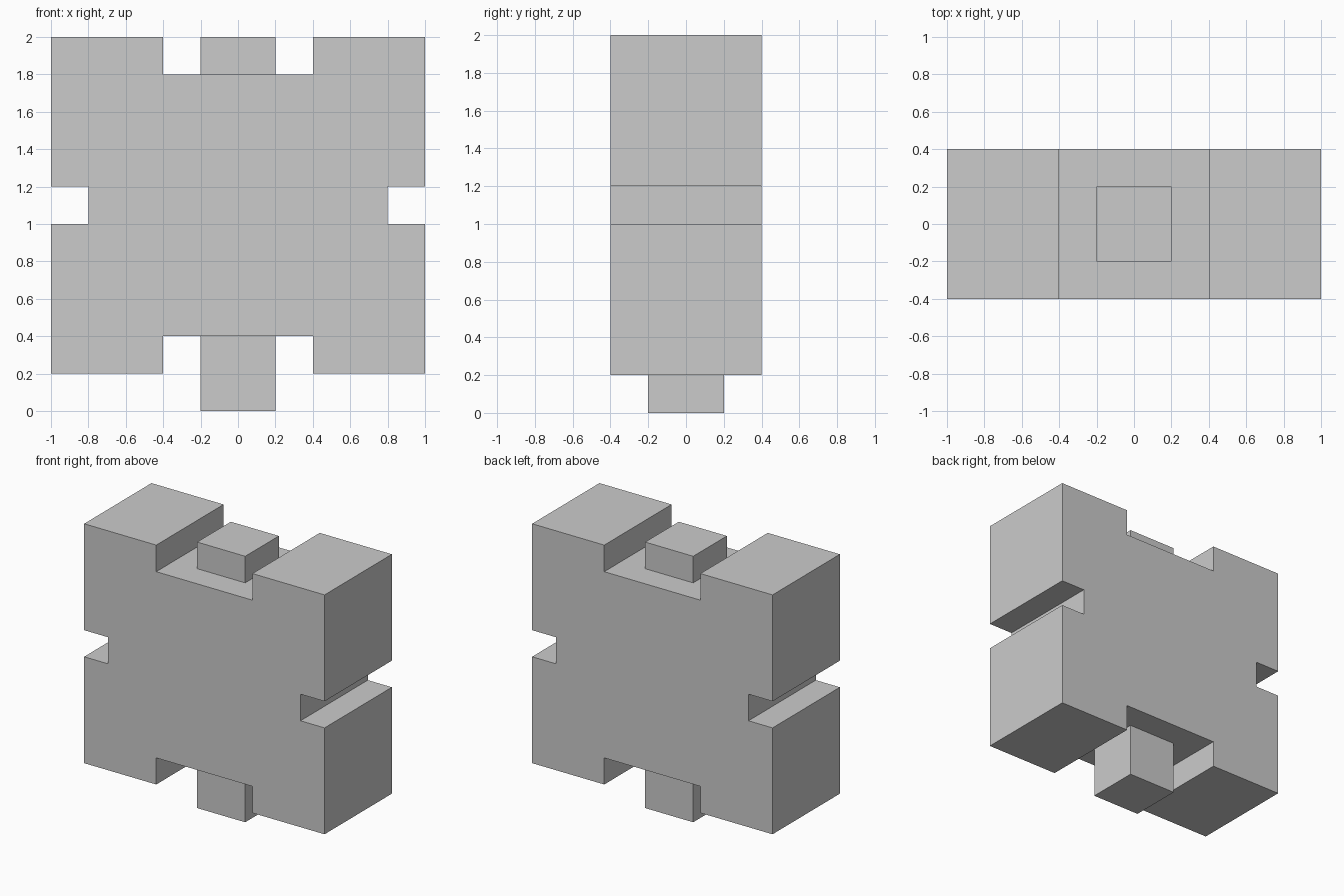
import bpy
import bmesh

if "Cube" in bpy.data.objects:
    bpy.data.objects.remove(bpy.data.objects["Cube"])


def make_object(name, bm):
    bmesh.ops.recalc_face_normals(bm, faces=bm.faces)
    mesh = bpy.data.meshes.new(name)
    bm.to_mesh(mesh)
    bm.free()
    obj = bpy.data.objects.new(name, mesh)
    bpy.context.collection.objects.link(obj)
    return obj


def extrude_profile(name, profile, half_depth):
    """Extrude an (x, z) outline along y, centred on y = 0."""
    bm = bmesh.new()
    face = bm.faces.new([bm.verts.new((x, -half_depth, z)) for x, z in profile])
    result = bmesh.ops.extrude_face_region(bm, geom=[face], use_keep_orig=True)
    verts = [v for v in result["geom"] if isinstance(v, bmesh.types.BMVert)]
    bmesh.ops.translate(bm, verts=verts, vec=(0, 2 * half_depth, 0))
    return make_object(name, bm)


# Notched block: right half of the outline, mirrored to the left
right = [(0.4, 0.4), (0.4, 0.2), (1, 0.2), (1, 1), (0.8, 1), (0.8, 1.2),
         (1, 1.2), (1, 2), (0.4, 2), (0.4, 1.8)]
left = [(-x, z) for x, z in reversed(right)]
extrude_profile("body", right + left, 0.4)

# Square pegs standing in the top and bottom notches
for name, z0, z1 in (("top_peg", 1.8, 2.0), ("bottom_peg", 0.0, 0.4)):
    extrude_profile(name, [(-0.2, z0), (0.2, z0), (0.2, z1), (-0.2, z1)], 0.2)
